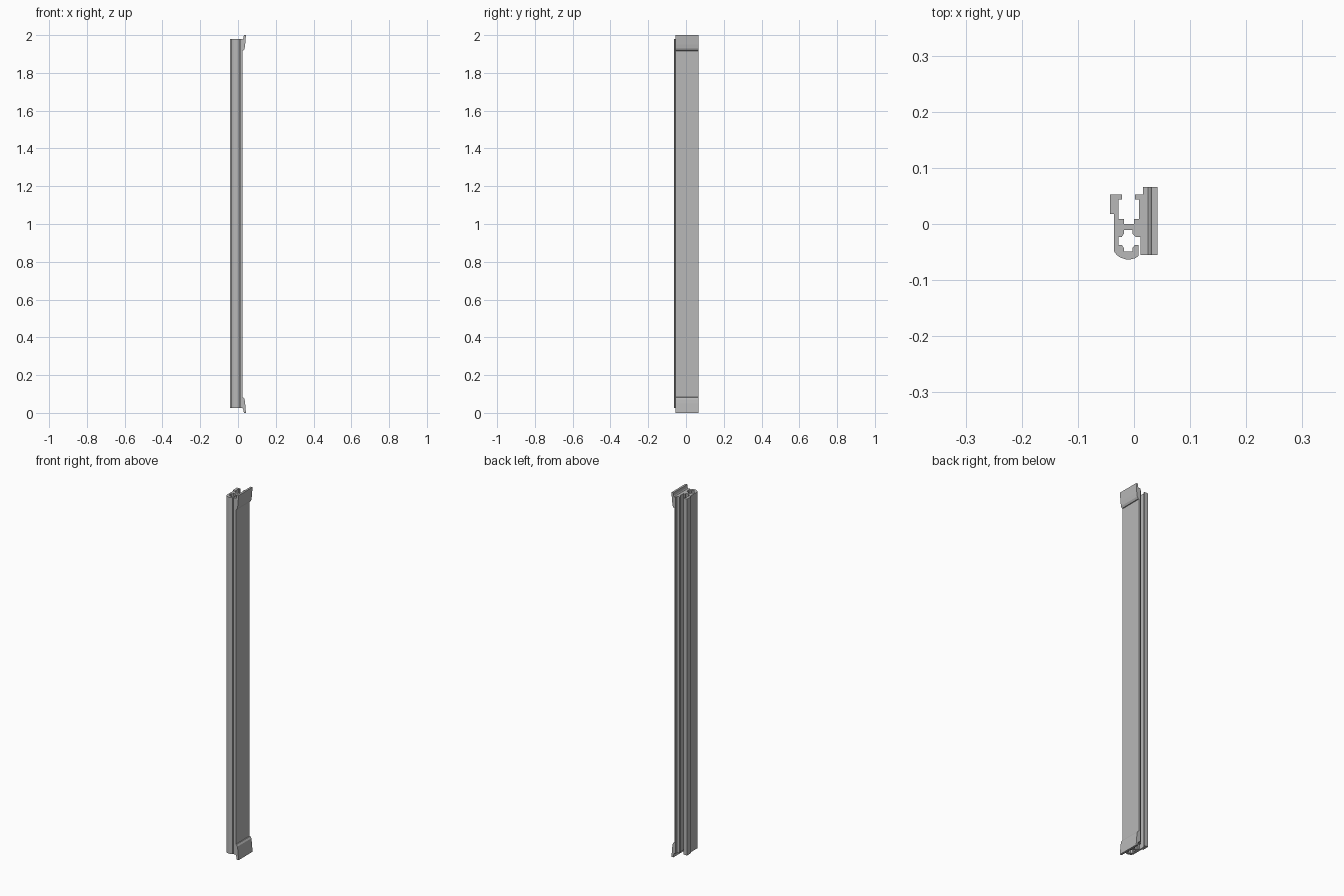
import bpy
import bmesh
from mathutils import Vector

if "Cube" in bpy.data.objects:
    bpy.data.objects.remove(bpy.data.objects["Cube"], do_unlink=True)


def make_material(name, colour):
    mat = bpy.data.materials.new(name)
    mat.use_nodes = True
    mat.diffuse_color = colour
    mat.node_tree.nodes["Principled BSDF"].inputs["Base Color"].default_value = colour
    return mat


def extrude_outline(name, points, direction, material):
    """Make a solid by sweeping a closed flat outline along a straight line."""
    bm = bmesh.new()
    face = bm.faces.new([bm.verts.new(p) for p in points])
    swept = bmesh.ops.extrude_face_region(bm, geom=[face])
    verts = [v for v in swept["geom"] if isinstance(v, bmesh.types.BMVert)]
    bmesh.ops.translate(bm, verts=verts, vec=direction)
    bmesh.ops.recalc_face_normals(bm, faces=bm.faces)
    mesh = bpy.data.meshes.new(name)
    bm.to_mesh(mesh)
    bm.free()
    mesh.materials.append(material)
    obj = bpy.data.objects.new(name, mesh)
    bpy.context.scene.collection.objects.link(obj)
    return obj


grey = make_material("plain grey", (0.48, 0.48, 0.48, 1))
MM = 0.001
HEIGHT = 2.0
PANEL_FRONT, PANEL_BACK = -0.055, 0.066

# Cross-section pieces, in thousandths, joined into one outline
back_channel = [(-43, 53), (-21, 53), (-21, 44), (-28, 44), (-28, 9), (-18, 9),
                (-18, 0), (0, 0), (0, 9), (9, 9), (9, 44), (2, 44), (2, 53)]
side_panel = [(16, 53), (16, 66), (25, 66), (25, -55), (12, -55)]
screw_channel = [(12, -23), (3, -23), (-3, -17), (-3, -11), (-18, -11), (-18, -17),
                 (-22, -23), (-28, -23), (-28, -37), (-22, -37), (-18, -43),
                 (-18, -49), (-3, -49), (-3, -43), (2, -37), (8, -37)]
rounded_nose = [(8, -57), (2, -61), (-6, -63), (-15, -63), (-24, -60),
                (-31, -55), (-36, -48)]
left_wall = [(-36, 18), (-43, 18)]
outline = back_channel + side_panel + screw_channel + rounded_nose + left_wall

# Long extruded rail
rail_start, rail_end = 0.025, 1.98
extrude_outline("rail", [(x * MM, y * MM, rail_start) for x, y in outline],
                Vector((0, 0, rail_end - rail_start)), grey)

# Flared end clips, as (x, distance from the end), mirrored top and bottom
clip_profile = [(24, 83), (29, 82), (35, 72), (38, 50), (42, 0),
                (31, 0), (29, 16), (24, 24)]
for name, at_top in (("lower_clip", False), ("upper_clip", True)):
    points = []
    for x, d in clip_profile:
        z = HEIGHT - d * MM if at_top else d * MM
        points.append((x * MM, PANEL_FRONT, z))
    extrude_outline(name, points, Vector((0, PANEL_BACK - PANEL_FRONT, 0)), grey)
